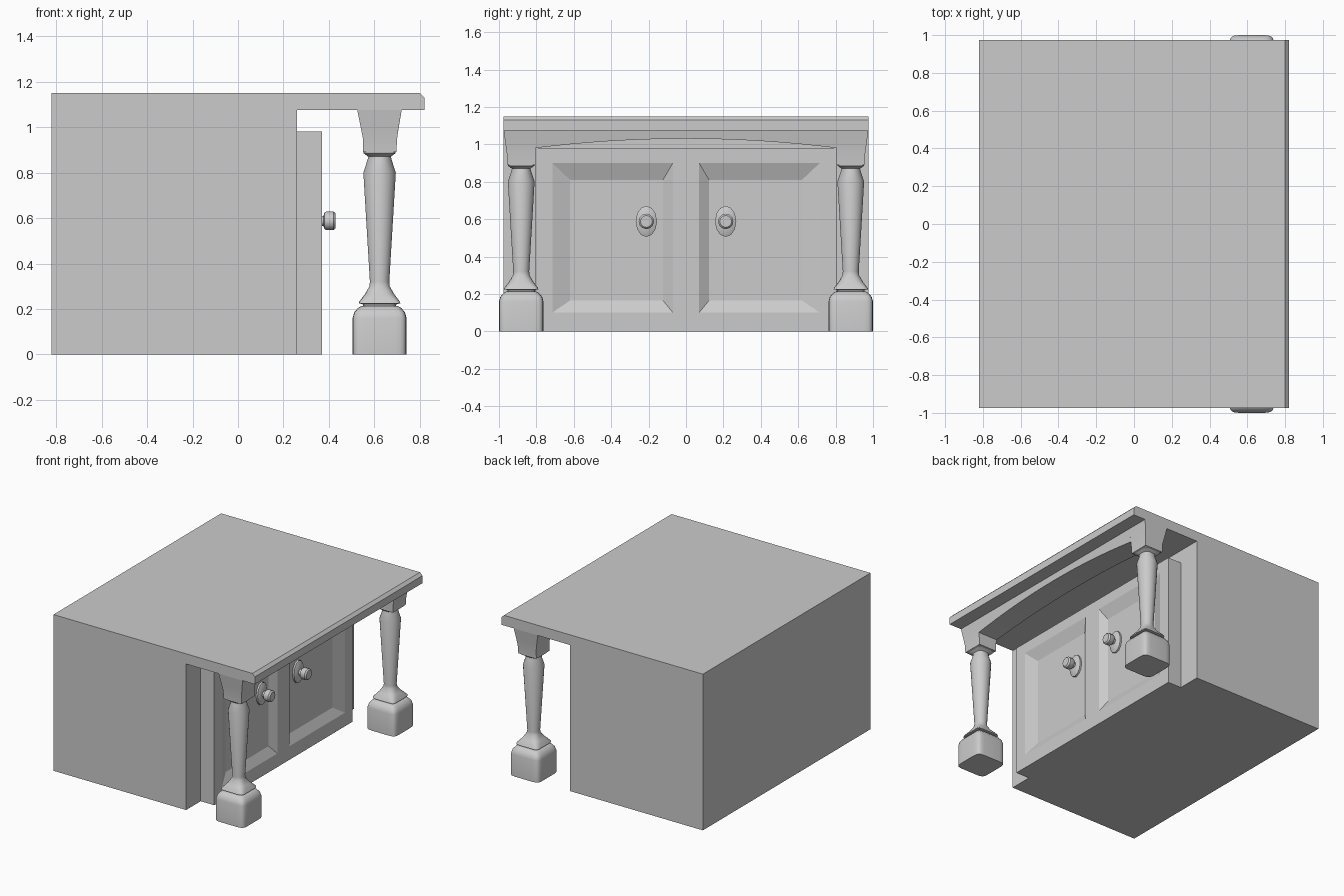
import bpy, bmesh
from math import sin, cos, pi

if "Cube" in bpy.data.objects:
    bpy.data.objects.remove(bpy.data.objects["Cube"])

def make(name, verts, faces, smooth=None):
    me = bpy.data.meshes.new(name)
    me.from_pydata(verts, [], faces)
    bm = bmesh.new()
    bm.from_mesh(me)
    bmesh.ops.recalc_face_normals(bm, faces=bm.faces)
    bm.to_mesh(me)
    bm.free()
    ob = bpy.data.objects.new(name, me)
    bpy.context.collection.objects.link(ob)
    if smooth:
        bpy.ops.object.select_all(action='DESELECT')
        ob.select_set(True)
        bpy.context.view_layer.objects.active = ob
        bpy.ops.object.shade_smooth_by_angle(angle=smooth)
    return ob

def loft(name, rings, smooth=None):
    # skin equal-length closed rings and cap both ends
    n = len(rings[0])
    faces = [list(range(n)), [(len(rings) - 1) * n + i for i in range(n)]]
    for k in range(len(rings) - 1):
        for i in range(n):
            j = (i + 1) % n
            faces.append([k * n + i, k * n + j, (k + 1) * n + j, (k + 1) * n + i])
    return make(name, [v for r in rings for v in r], faces, smooth)

def rounded_ring(cx, cy, z, h, square, n=24):
    # square = 0 gives a circle, 1 gives a square with soft corners
    p = 1 - 0.72 * square
    pts = []
    for i in range(n):
        a = 2 * pi * (i + 0.5) / n
        c, s = cos(a), sin(a)
        pts.append((cx + h * abs(c) ** p * (1 if c > 0 else -1),
                    cy + h * abs(s) ** p * (1 if s > 0 else -1), z))
    return pts

# Cabinet body and overhanging top share one side profile
side = [(-.82, 0), (.26, 0), (.26, 1.075), (.82, 1.075), (.82, 1.13), (.80, 1.15), (-.82, 1.15)]
loft("cabinet_body_and_top", [[(x, y, z) for x, z in side] for y in (-.975, .975)])

# Door block with two sloped recessed panels
XF, XB, DEPTH = .37, .26, .035
ys = [-.805, -.715, -.07, .07, .715, .805]
zs = [0, .1, .9, .98]
bm = bmesh.new()
g = [[bm.verts.new((XF, y, z)) for z in zs] for y in ys]
panels = []
for i in range(5):
    for j in range(3):
        corners = [g[i][j], g[i + 1][j], g[i + 1][j + 1], g[i][j + 1]]
        if j == 1 and i in (1, 3):
            panels.append((corners, (-.62, -.123) if i == 1 else (.123, .62)))
        else:
            bm.faces.new(corners)
for corners, (y0, y1) in panels:
    inner = [bm.verts.new((XF - DEPTH, y, z)) for y, z in ((y0, .165), (y1, .165), (y1, .81), (y0, .81))]
    bm.faces.new(inner)
    for k in range(4):
        m = (k + 1) % 4
        bm.faces.new([corners[k], corners[m], inner[m], inner[k]])
ext = bmesh.ops.extrude_edge_only(bm, edges=[e for e in bm.edges if e.is_boundary])
for v in ext["geom"]:
    if isinstance(v, bmesh.types.BMVert):
        v.co.x = XB
bmesh.ops.recalc_face_normals(bm, faces=bm.faces)
me = bpy.data.meshes.new("doors")
bm.to_mesh(me)
bm.free()
bpy.context.collection.objects.link(bpy.data.objects.new("doors", me))

# Bracket cross-section: x range at a given height
levels = [(.89, .55, .697), (.95, .55, .70), (1.0, .54, .707), (1.075, .525, .72)]

def x_range(z):
    for (za, a0, a1), (zb, b0, b1) in zip(levels, levels[1:]):
        if z <= zb:
            t = (z - za) / (zb - za)
            return a0 + t * (b0 - a0), a1 + t * (b1 - a1)
    return levels[-1][1:]

# Arched apron between the legs
rings = []
for i in range(17):
    y = -.806 + 1.612 * i / 16
    zb = 1.03 - .05 * (y / .806) ** 2
    a, b = x_range(zb)
    c, d = x_range(1.075)
    rings.append([(a, y, zb), (b, y, zb), (d, y, 1.075), (c, y, 1.075)])
loft("arched_apron", rings, .5)

# Leg profile: height, half width, squareness
base = [(0, .119, 1), (.16, .119, 1), (.185, .112, 1), (.205, .095, 1), (.213, .08, 1)]
spindle = [(.205, .07, 1), (.222, .075, 1), (.224, .092, 1), (.232, .09, 1), (.265, .065, .5),
           (.30, .045, .1), (.32, .043, 0), (.80, .072, 0), (.855, .054, 0), (.87, .05, .3),
           (.885, .07, 1), (.893, .072, 1)]

for s, tag in ((-1, "front"), (1, "back")):
    # Corner bracket above each leg
    outer = {.89: .955, .95: .958, 1.0: .965, 1.075: .975}
    loft(tag + "_bracket", [[(a, s * .805, z), (b, s * .805, z), (b, s * outer[z], z), (a, s * outer[z], z)]
                            for z, a, b in levels], .5)
    # Turned leg and block foot
    loft(tag + "_foot", [rounded_ring(.623, s * .881, z, h, q) for z, h, q in base], .6)
    loft(tag + "_leg", [rounded_ring(.623, s * .881, z, h, q) for z, h, q in spindle], .6)
    # Door knob with oval back plate: x, y radius, z radius
    knob = [(.33, .057, .083), (.348, .057, .083), (.358, .04, .06), (.36, .022, .022), (.376, .022, .022),
            (.38, .036, .036), (.388, .041, .041), (.42, .041, .041), (.43, .032, .032)]
    loft(tag + "_knob", [[(x, s * .212 + ry * cos(2 * pi * i / 12), .588 + rz * sin(2 * pi * i / 12))
                          for i in range(12)] for x, ry, rz in knob], .6)
